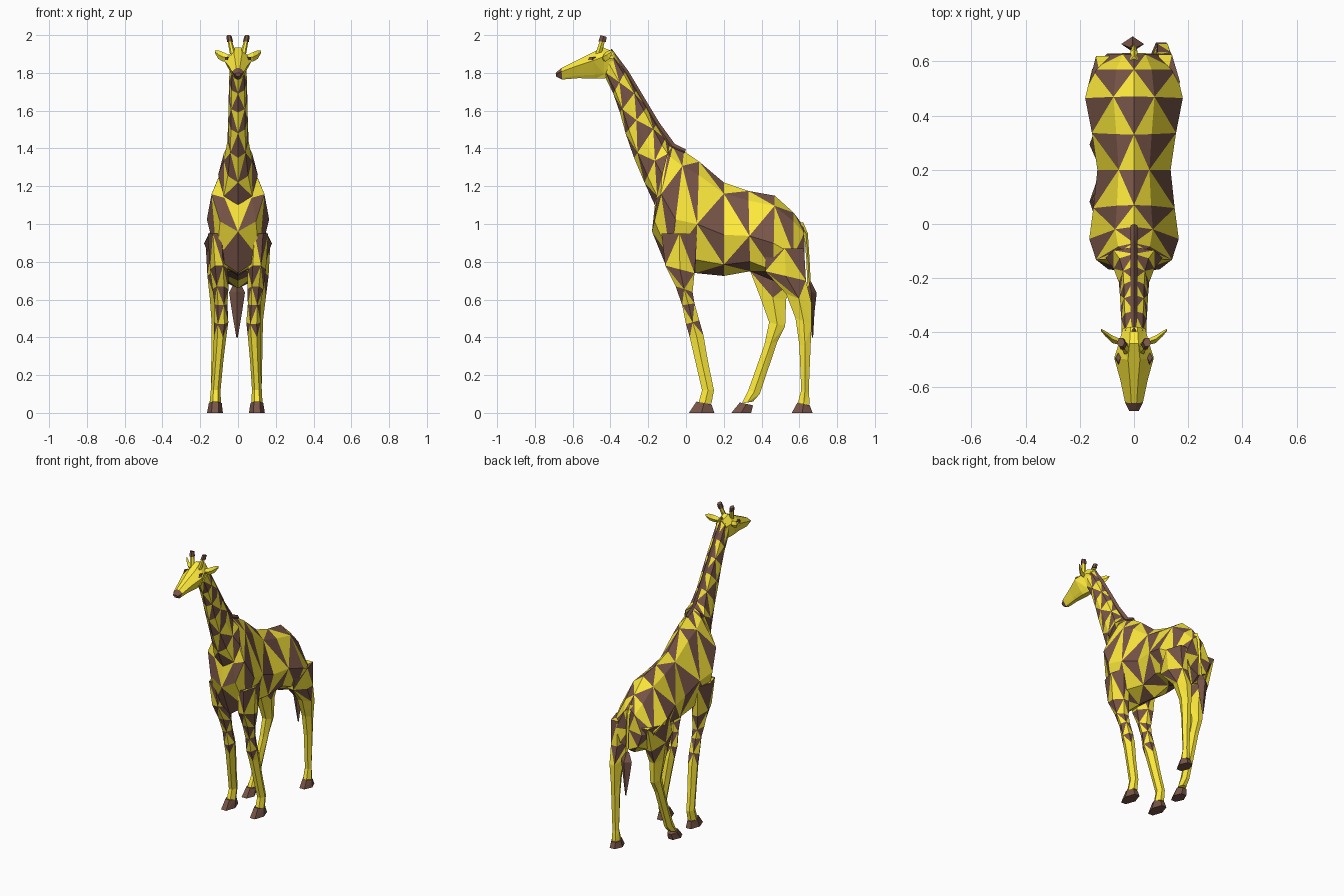
import bpy, bmesh
from mathutils import Vector


def material(name, rgb):
    m = bpy.data.materials.new(name)
    m.diffuse_color = (*rgb, 1)
    return m


YELLOW = material("yellow", (1.0, 0.83, 0.045))
BROWN = material("brown", (0.19, 0.091, 0.065))

# Half cross-sections: (fraction from first to second edge point, width fraction)
OVAL = [(0, 0), (.15, .72), (.5, 1), (.85, .72), (1, 0)]
PEAR = [(0, 0), (.12, .42), (.56, 1), (.88, .68), (1, 0)]
SKULL = [(0, .3), (.3, 1), (.85, .45), (1, .25)]
LEG = [(0, .45), (.5, 1), (1, .45)]
DIAMOND = [(0, 0), (.5, 1), (1, 0)]


def loft(name, rings, section, mat=YELLOW, spots=0, axis=(1, 0, 0)):
    """Rings: (y, z of one edge, y, z of opposite edge, half width, centre x).
    The first 'spots' bands get alternating brown and yellow triangles."""
    bm = bmesh.new()
    axis = Vector(axis)
    n_half = len(section)
    loops = []
    for y0, z0, y1, z1, w, x in rings:
        a, b = Vector((x, y0, z0)), Vector((x, y1, z1))
        pts = [a.lerp(b, u) + axis * w * f for u, f in section]
        pts += [a.lerp(b, u) - axis * w * f for u, f in reversed(section) if f > 0]
        loops.append([bm.verts.new(p) for p in pts])
    n = len(loops[0])
    for i, (p, q) in enumerate(zip(loops, loops[1:])):
        for j in range(n):
            k = (j + 1) % n
            if (i + j) % 2:
                tris = (p[j], p[k], q[k]), (q[k], q[j], p[j])
            else:
                tris = (p[j], p[k], q[j]), (q[k], q[j], p[k])
            for t, tri in enumerate(tris):
                bm.faces.new(tri).material_index = int(t == 0 and i < spots)
    for end, ring in enumerate((loops[0], loops[-1])):
        mid = bm.verts.new(sum((v.co for v in ring), Vector()) / n)
        for j in range(n):
            f = bm.faces.new((ring[j], ring[(j + 1) % n], mid))
            f.material_index = int(spots > 0 and end == 0 and j % 2)
    bmesh.ops.recalc_face_normals(bm, faces=bm.faces)
    me = bpy.data.meshes.new(name)
    bm.to_mesh(me)
    bm.free()
    me.materials.append(mat)
    me.materials.append(BROWN)
    ob = bpy.data.objects.new(name, me)
    bpy.context.collection.objects.link(ob)
    return ob


# Trunk, from rump to withers and chest
loft("body", [
    (.625, .985, .63, .70, .10, 0),
    (.57, 1.06, .57, .66, .155, 0),
    (.47, 1.15, .46, .70, .18, 0),
    (.33, 1.175, .34, .75, .155, 0),
    (.20, 1.22, .20, .725, .135, 0),
    (.07, 1.33, .05, .74, .15, 0),
    (-.01, 1.385, -.09, .74, .165, 0),
    (-.07, 1.41, -.18, .96, .14, 0),
    (-.085, 1.42, -.165, 1.10, .105, 0),
], PEAR, spots=8)

# Neck
loft("neck", [
    (-.085, 1.42, -.165, 1.10, .105, 0),
    (-.11, 1.45, -.22, 1.22, .075, 0),
    (-.155, 1.53, -.275, 1.35, .056, 0),
    (-.205, 1.62, -.32, 1.48, .052, 0),
    (-.26, 1.71, -.35, 1.59, .05, 0),
    (-.32, 1.81, -.385, 1.69, .047, 0),
    (-.385, 1.915, -.43, 1.78, .045, 0),
], OVAL, spots=6)

# Mane ridge
loft("mane", [
    (-.395, 1.93, -.40, 1.90, .012, 0),
    (-.305, 1.81, -.33, 1.79, .012, 0),
    (-.14, 1.535, -.165, 1.51, .012, 0),
    (-.06, 1.425, -.09, 1.40, .012, 0),
    (.0, 1.395, -.01, 1.37, .012, 0),
], DIAMOND, BROWN)

# Head and muzzle
loft("head", [
    (-.38, 1.91, -.40, 1.79, .042, 0),
    (-.44, 1.935, -.43, 1.77, .055, 0),
    (-.50, 1.905, -.48, 1.77, .073, 0),
    (-.58, 1.865, -.57, 1.772, .05, 0),
    (-.66, 1.825, -.655, 1.765, .033, 0),
], SKULL)
loft("nose", [
    (-.66, 1.825, -.655, 1.765, .033, 0),
    (-.69, 1.80, -.687, 1.78, .018, 0),
], SKULL, BROWN)

# Eyes, ears and horns
for s, side in ((1, "left"), (-1, "right")):
    loft("eye_" + side, [
        (-.475, 1.868, -.52, 1.868, .012, .058 * s),
        (-.475, 1.885, -.51, 1.885, .010, .058 * s),
    ], DIAMOND, BROWN)
    loft("ear_" + side, [
        (-.44, 1.89, -.44, 1.865, .010, .035 * s),
        (-.425, 1.91, -.425, 1.86, .014, .08 * s),
        (-.405, 1.92, -.405, 1.875, .010, .105 * s),
        (-.39, 1.918, -.39, 1.905, .004, .122 * s),
    ], DIAMOND, axis=(0, 1, 0))
    loft("horn_" + side, [
        (-.445, 1.91, -.48, 1.90, .016, .028 * s),
        (-.43, 1.965, -.458, 1.965, .012, .042 * s),
    ], LEG)
    loft("horn_tip_" + side, [
        (-.425, 1.963, -.463, 1.967, .016, .042 * s),
        (-.42, 1.99, -.452, 2.0, .014, .048 * s),
    ], LEG, BROWN)

# Legs: edge points of each ring, front then back, with half width and centre x
FRONT = [
    (-.13, .95, .06, .95, .05, .11),
    (-.11, .78, .045, .74, .048, .10),
    (-.055, .67, .035, .64, .042, .092),
    (-.02, .57, .045, .58, .034, .086),
    (.0, .47, .07, .49, .038, .082),
    (.02, .40, .093, .41, .033, .085),
    (.05, .27, .115, .28, .028, .092),
    (.085, .12, .148, .12, .026, .10),
    (.065, .05, .135, .05, .03, .10),
]
FRONT_HOOF = [(.055, .06, .135, .045, .034, .10), (.015, 0, .15, 0, .042, .10)]
HIND_BACK = [
    (.42, .87, .625, .87, .055, .115),
    (.42, .75, .635, .70, .052, .11),
    (.53, .63, .665, .58, .042, .105),
    (.58, .50, .665, .47, .032, .10),
    (.60, .36, .66, .36, .03, .10),
    (.61, .12, .65, .12, .025, .10),
    (.59, .045, .655, .045, .03, .10),
]
HIND_BACK_HOOF = [(.59, .055, .655, .04, .034, .10), (.56, 0, .67, 0, .042, .10)]
HIND_FORE = [
    (.38, .87, .62, .87, .055, .115),
    (.34, .75, .57, .70, .052, .11),
    (.39, .62, .53, .60, .042, .105),
    (.44, .48, .525, .46, .032, .10),
    (.415, .36, .485, .38, .03, .10),
    (.33, .12, .39, .10, .025, .10),
    (.295, .05, .355, .06, .03, .10),
]
HIND_FORE_HOOF = [(.285, .055, .355, .04, .034, .10), (.24, 0, .345, 0, .042, .10)]


def place(rings, side):
    """Mirror to the side; the feet on the negative side spread slightly wider."""
    spread = .022 if side < 0 else 0
    return [(*r[:5], side * (r[5] + spread * max(0, 1 - r[1] / .7))) for r in rings]


for name, leg, hoof, side, spots in (
        ("front_leg_left", FRONT, FRONT_HOOF, 1, 5),
        ("front_leg_right", FRONT, FRONT_HOOF, -1, 5),
        ("hind_leg_left", HIND_BACK, HIND_BACK_HOOF, 1, 2),
        ("hind_leg_right", HIND_FORE, HIND_FORE_HOOF, -1, 2)):
    loft(name, place(leg, side), LEG, spots=spots)
    loft(name.replace("leg", "hoof"), place(hoof, side), LEG, BROWN)

# Tail and its tuft
loft("tail", [
    (.59, 1.0, .62, 1.01, .014, 0),
    (.625, .95, .645, .95, .013, 0),
    (.638, .80, .655, .80, .010, 0),
    (.642, .66, .662, .66, .010, 0),
], DIAMOND)
loft("tail_tuft", [
    (.643, .69, .66, .70, .012, -.005),
    (.635, .64, .692, .635, .042, -.005),
    (.65, .53, .68, .53, .026, -.005),
    (.667, .40, .673, .40, .004, -.005),
], DIAMOND, BROWN)
